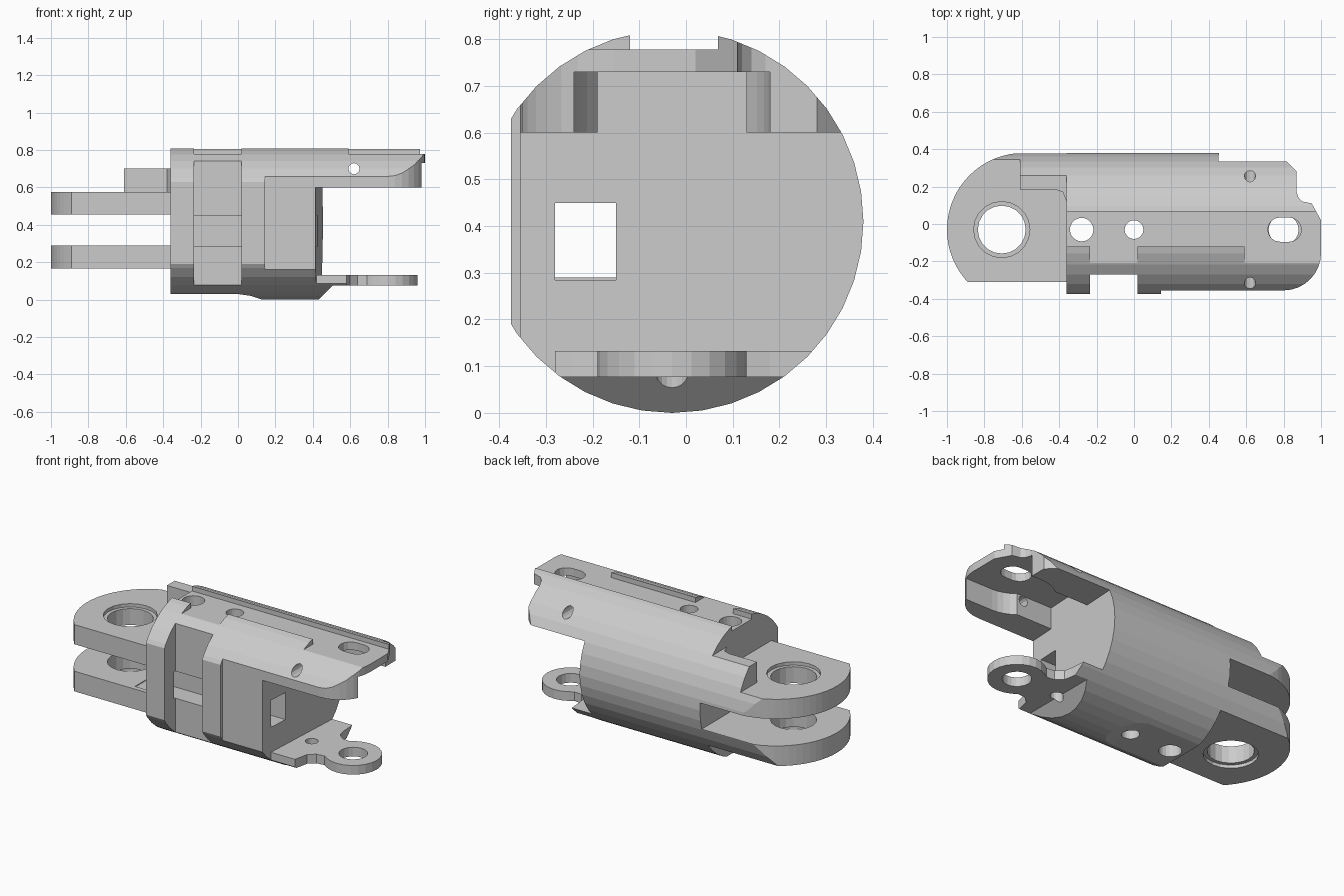
import bpy, bmesh
from math import sin, cos, pi, radians

if "Cube" in bpy.data.objects:
    bpy.data.objects.remove(bpy.data.objects["Cube"])

CY, CZ, R = -0.03, 0.41, 0.41      # axis and radius of the round barrel


def prism(name, pts, a, b, axis='z'):
    """Extrude a 2D outline from a to b along an axis."""
    place = {'z': lambda u, v, w: (u, v, w),
             'y': lambda u, v, w: (u, w, v),
             'x': lambda u, v, w: (w, u, v)}[axis]
    bm = bmesh.new()
    lo = [bm.verts.new(place(u, v, a)) for u, v in pts]
    hi = [bm.verts.new(place(u, v, b)) for u, v in pts]
    bm.faces.new(lo)
    bm.faces.new(hi[::-1])
    for i in range(len(pts)):
        j = (i + 1) % len(pts)
        bm.faces.new((lo[i], lo[j], hi[j], hi[i]))
    bmesh.ops.recalc_face_normals(bm, faces=bm.faces)
    me = bpy.data.meshes.new(name)
    bm.to_mesh(me)
    bm.free()
    ob = bpy.data.objects.new(name, me)
    bpy.context.collection.objects.link(ob)
    return ob


def arc(cx, cy, r, a0, a1, n):
    return [(cx + r * cos(radians(a0 + (a1 - a0) * i / n)),
             cy + r * sin(radians(a0 + (a1 - a0) * i / n))) for i in range(n + 1)]


def circle(cx, cy, r, n=16):
    return [(cx + r * cos(2 * pi * i / n), cy + r * sin(2 * pi * i / n)) for i in range(n)]


def rect(x0, y0, x1, y1):
    return [(x0, y0), (x1, y0), (x1, y1), (x0, y1)]


def combine(target, other, op):
    """Boolean two parts and drop the helper."""
    other.hide_render = True
    m = target.modifiers.new(op, 'BOOLEAN')
    m.operation, m.solver, m.object = op, 'EXACT', other
    bpy.context.view_layer.objects.active = target
    bpy.ops.object.modifier_apply(modifier=m.name)
    bpy.data.objects.remove(other, do_unlink=True)


# Central barrel with front groove, stepped flats and slanted end
body = prism("hinge_body", [
    (-.36, -.375), (-.235, -.375), (-.235, -.27), (.02, -.27), (.02, -.375),
    (.145, -.375), (.145, -.355), (.415, -.355), (.46, .5), (-.36, .5)], -.1, 1)

# Top plate with rounded corner, notched rear corner and pocket below
top = prism("top_plate", [(.3, -.355)] + arc(.8, -.155, .2, -90, 0, 8) + [
    (1, .02), (.95, .11), (.9, .12), (.88, .14), (.87, .17), (.87, .28),
    (.805, .345), (.805, .37), (.3, .37)], .6, 1.02)
combine(top, prism("pocket", [(.2, -.19), (.663, -.19)]
                   + arc(.8, CY, .21, 230, 270, 4) + [(1.2, CY - .21), (1.2, CY + .21)]
                   + arc(.8, CY, .21, 90, 130, 4) + [(.663, .13), (.2, .13)],
                   .4, .73), 'DIFFERENCE')

# Bottom plate: shoulders, concave necks, round eye
bottom = prism("bottom_plate", [(.3, -.28), (.58, -.28), (.59, -.24), (.60, -.19), (.64, -.155), (.69, -.15)]
               + arc(.8, CY, .16, -120, 120, 16)
               + [(.69, .09), (.64, .095), (.60, .13), (.59, .18), (.58, .3), (.3, .3)], .077, .133)
toe = prism("bottom_toe", rect(.31, -.279, .51, .31), -.12, .1)

# Clevis arms and the raised block on the upper one
outline = [p for p in arc(-.59, CY, R, 90, 270, 32) if p[1] > -.31]
outline = [(-.3, .38)] + outline + [(-.89, -.31), (-.3, -.31)]
arms = [prism("clevis_arm", outline, a, b) for a, b in ((.167, .29), (.455, .575))]
block = prism("arm_block", [(-.61, .185), (-.42, .185), (-.38, .17), (-.36, .12),
                            (-.3, .12), (-.3, .5), (-.61, .5)], .52, .70)

for part in [top, bottom, toe, block]:
    combine(body, part, 'UNION')
for part in arms:
    combine(body, part, 'UNION')

# Trim everything to the round barrel section
combine(body, prism("barrel", circle(CY, CZ, R, 40), -1.2, 1.2, 'x'), 'INTERSECT')

# Top channel, underside flat, toe chamfer
cutters = [
    prism("channel", [(-.5, -.12), (-.235, -.12), (-.235, -.5), (.02, -.5), (.02, -.12),
                      (.59, -.12), (.59, -.5), (1.1, -.5), (1.1, .068), (-.5, .068)], .778, 1.1),
    prism("under_flat", [(-.5, -.1), (.13, -.1), (.13, 0), (.07, .02), (0, .03), (-.5, .03)],
          -.6, .6, 'y'),
    prism("toe_chamfer", [(.32, -.11), (.507, .077), (.6, .077), (.6, -.11)], -.6, .6, 'y'),
    # Square passage along the barrel and cross pin hole
    prism("passage", rect(-.28, .285, -.15, .45), -.5, .6, 'x'),
    prism("pin_hole", circle(.62, .70, .03, 12), -.6, .6, 'y'),
    # Slotted hole in the top plate
    prism("slot", arc(.83, CY, .065, -90, 90, 8) + arc(.78, CY, .065, 90, 270, 8), .5, 1),
]
# Vertical round holes: x, radius, bottom, top
for x, r, a, b in ((-.28, .063, -.1, 1), (0, .05, -.1, 1), (.8, .08, 0, .3), (.52, .036, 0, .3),
                   (-.707, .128, 0, 1), (-.707, .15, .555, .66), (-.707, .15, .1, .187)):
    cutters.append(prism("hole", circle(x, CY, r, 20), a, b))
for c in cutters:
    combine(body, c, 'DIFFERENCE')
